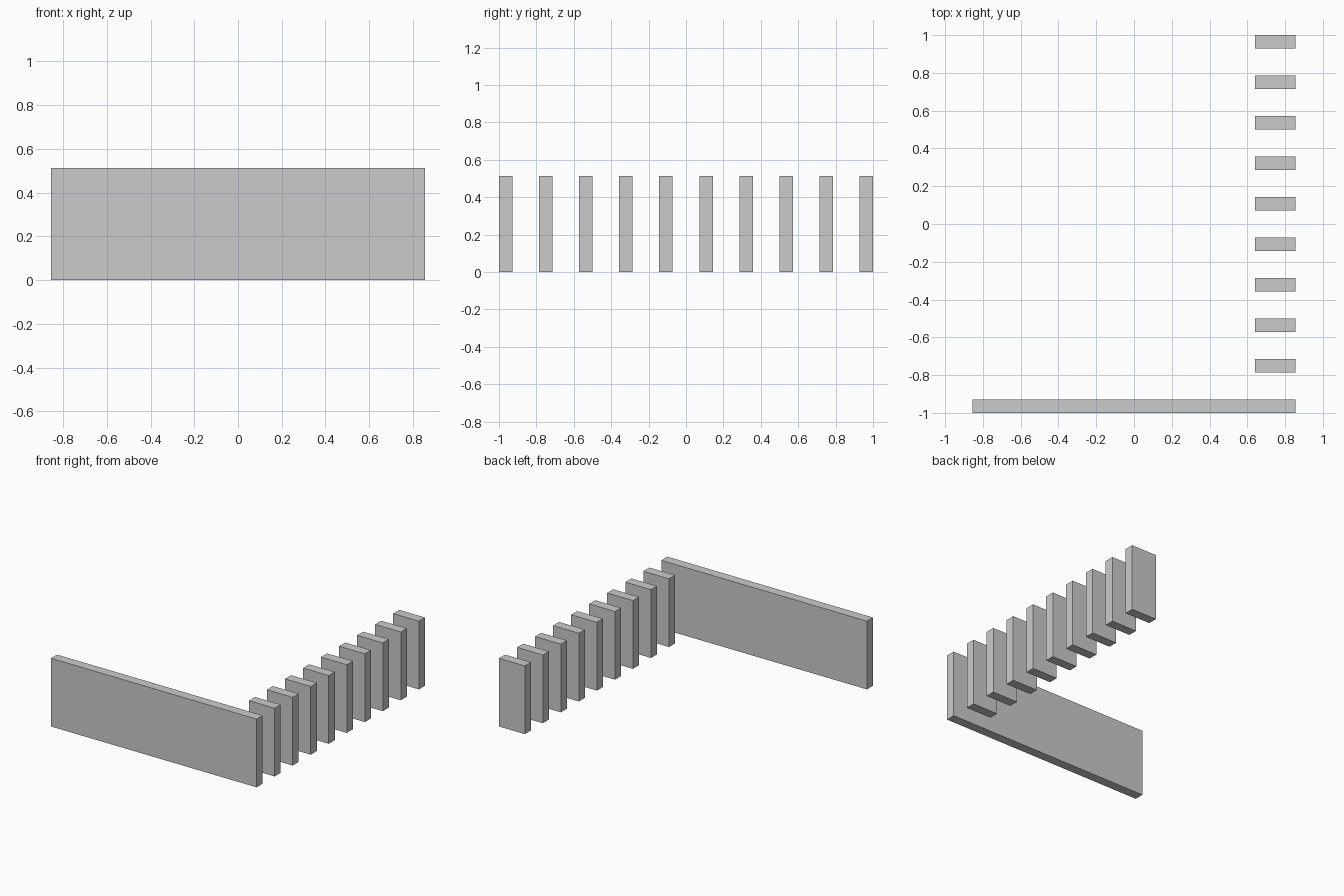
import bpy

if "Cube" in bpy.data.objects:
    bpy.data.objects.remove(bpy.data.objects["Cube"])

HALF_X = 0.855   # half of the overall width
HEIGHT = 0.513
THICK = 0.072    # thickness of wall and fins along y
FIN_W = 0.214    # fin length along x
FINS = 9
PITCH = (2.0 - THICK) / FINS


def box(name, x0, x1, y0, y1, z0, z1):
    bpy.ops.mesh.primitive_cube_add(
        size=1, location=((x0 + x1) / 2, (y0 + y1) / 2, (z0 + z1) / 2))
    ob = bpy.context.object
    ob.name = name
    ob.scale = (x1 - x0, y1 - y0, z1 - z0)
    bpy.ops.object.transform_apply(location=False, rotation=False, scale=True)
    return ob


# Long front wall
box("front_wall", -HALF_X, HALF_X, -1, -1 + THICK, 0, HEIGHT)

# Row of evenly spaced upright fins running back along the right side
for i in range(1, FINS + 1):
    y = -1 + i * PITCH
    box(f"side_fin_{i}", HALF_X - FIN_W, HALF_X, y, y + THICK, 0, HEIGHT)
